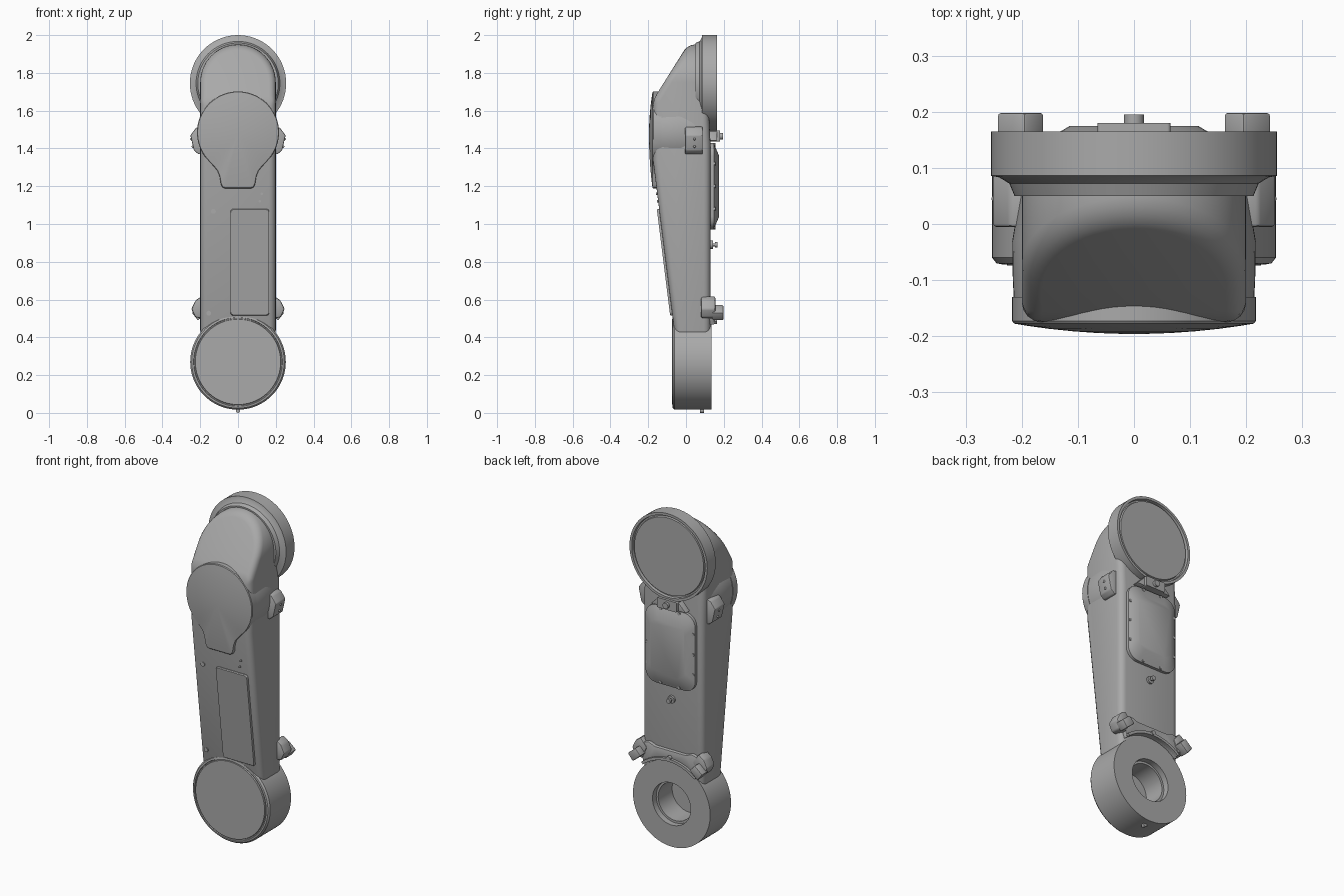
import bpy, bmesh
from math import sin, cos, pi, radians
from mathutils import Vector

cube = bpy.data.objects.get("Cube")
if cube:
    bpy.data.objects.remove(cube, do_unlink=True)

grey = bpy.data.materials.new("cast_grey")
grey.use_nodes = True
tone = (0.4, 0.4, 0.4, 1)
grey.diffuse_color = tone
grey.node_tree.nodes["Principled BSDF"].inputs["Base Color"].default_value = tone


def finish(name, bm, bevel=0, segments=3):
    bmesh.ops.recalc_face_normals(bm, faces=bm.faces)
    mesh = bpy.data.meshes.new(name)
    bm.to_mesh(mesh)
    bm.free()
    mesh.materials.append(grey)
    ob = bpy.data.objects.new(name, mesh)
    bpy.context.collection.objects.link(ob)
    bpy.ops.object.select_all(action='DESELECT')
    ob.select_set(True)
    bpy.context.view_layer.objects.active = ob
    if bevel:
        mod = ob.modifiers.new("rounded_edges", 'BEVEL')
        mod.width, mod.segments = bevel, segments
        mod.limit_method, mod.angle_limit = 'ANGLE', radians(25)
        mod.use_clamp_overlap = False
        bpy.ops.object.modifier_apply(modifier=mod.name)
    bpy.ops.object.shade_smooth_by_angle(angle=radians(35))
    return ob


def loft_mesh(outline, stations, centre=(0, 0)):
    """Stack scaled copies of an x-z outline along y; stations are (scale, y)."""
    bm = bmesh.new()
    cx, cz = centre
    rings = [[bm.verts.new((cx + (x - cx) * s, y, cz + (z - cz) * s)) for x, z in outline]
             for s, y in stations]
    n = len(outline)
    for a, b in zip(rings, rings[1:]):
        for i in range(n):
            j = (i + 1) % n
            bm.faces.new((a[i], a[j], b[j], b[i]))
    bm.faces.new(rings[0])
    bm.faces.new(rings[-1])
    return bm


def loft(name, outline, stations, centre=(0, 0), bevel=0):
    return finish(name, loft_mesh(outline, stations, centre), bevel, 2)


def arc(cx, cz, r, a0, a1, n):
    return [(cx + r * cos(radians(a0 + (a1 - a0) * i / n)),
             cz + r * sin(radians(a0 + (a1 - a0) * i / n))) for i in range(n + 1)]


def round_rect(x0, x1, z0, z1, r, n=5):
    return (arc(x1 - r, z1 - r, r, 0, 90, n) + arc(x0 + r, z1 - r, r, 90, 180, n)
            + arc(x0 + r, z0 + r, r, 180, 270, n) + arc(x1 - r, z0 + r, r, 270, 360, n))


def lathe(name, profile, z, n=72):
    """Turn an (r, y) profile about a y-parallel axis at height z."""
    bm = bmesh.new()
    verts = [bm.verts.new((r, y, z)) for r, y in profile]
    edges = [bm.edges.new(p) for p in zip(verts, verts[1:])]
    bmesh.ops.spin(bm, geom=verts + edges, cent=(0, 0, z), axis=(0, 1, 0),
                   angle=2 * pi, steps=n, use_merge=True)
    bmesh.ops.remove_doubles(bm, verts=bm.verts, dist=1e-5)
    return finish(name, bm)


def stud(name, x, z, r, y0, y1, n=12):
    return loft(name, arc(x, z, r, 0, 360 - 360 / n, n - 1), [(1, y0), (1, y1)], (x, z))


def mirrored(points, side):
    return [(x * side, z) for x, z in points]


# Main arm casting: round-topped slab trimmed by sloping planes
bm = loft_mesh(arc(0, 1.75, 0.2, 0, 180, 28) + [(-0.2, 0.4), (0.2, 0.4)],
               [(1, -0.175), (1, 0.13)])
for point, normal in (((0, -0.07, 0.5), (0, -0.8, -0.1)),
                      ((0, -0.16, 1.68), (0, -0.255, 0.16)),
                      ((0, 0.13, 1.42), (0, 0.4, 0.02))):
    bmesh.ops.bisect_plane(bm, geom=bm.verts[:] + bm.edges[:] + bm.faces[:], dist=1e-5,
                           plane_co=point, plane_no=Vector(normal).normalized(),
                           clear_outer=True)
    bmesh.ops.holes_fill(bm, edges=[e for e in bm.edges if e.is_boundary], sides=0)
finish("arm_casting", bm, 0.036, 4)

# Lower joint ring with rear bore and front cover groove
lathe("lower_joint", [(0, -0.074), (0.226, -0.074), (0.228, -0.066), (0.233, -0.066),
                      (0.235, -0.072), (0.245, -0.07), (0.253, -0.06), (0.253, 0.135),
                      (0.125, 0.135), (0.125, 0.1), (0.112, 0.1), (0.112, -0.03),
                      (0, -0.03)], 0.27)
lathe("bottom_nub", [(0, 0.075), (0.012, 0.075), (0.012, 0.095), (0, 0.095)], 0.012, 12)

# Upper joint flange with shallow rear recess
lathe("upper_flange", [(0, 0.05), (0.213, 0.05), (0.222, 0.072), (0.24, 0.083),
                       (0.255, 0.086), (0.255, 0.165), (0.24, 0.165), (0.238, 0.148),
                       (0.23, 0.148), (0.227, 0.16), (0, 0.16)], 1.745)

# Front boss and domed teardrop cover
lathe("front_boss", [(0, -0.172), (0.212, -0.172), (0.216, -0.1), (0.217, -0.03),
                     (0.2, 0.07), (0, 0.07)], 1.485)
half = [(0.128, 1.305), (0.108, 1.28), (0.097, 1.25), (0.09, 1.21), (0.082, 1.194),
        (0.068, 1.188)]
cover = arc(0, 1.485, 0.217, -45, 225, 54) + mirrored(half, -1) + half[::-1]
dome = [(s, -0.177 - 0.019 * (1 - s * s)) for s in (0.985, 0.85, 0.7, 0.5, 0.3, 0.1)]
loft("front_cover", cover, [(1, -0.13), (1, -0.173)] + dome, (0, 1.47))

# Sloping front hatch and screws
bm = loft_mesh(round_rect(-0.04, 0.165, 0.515, 1.08, 0.015), [(1, 0.03), (1, -0.006), (0.985, -0.012)],
               (0.0625, 0.8))
for v in bm.verts:
    v.co.y -= 0.07 + (v.co.z - 0.5) / 8
finish("front_hatch", bm)
for x, z in ((-0.13, 1.067), (-0.155, 0.528), (0.115, 1.12), (0.125, 1.16)):
    y = -0.07 - (z - 0.5) / 8
    stud("front_screw", x, z, 0.013 if x < 0 else 0.007, y + 0.02, y - 0.006)

# Rear access cover with chamfered crown and rim bolts
loft("rear_cover", round_rect(-0.163, 0.163, 0.97, 1.43, 0.07),
     [(1, 0.12), (1, 0.147), (0.93, 0.153), (0.7, 0.175)], (0, 1.2))
for side in (-1, 1):
    for z in (1.08, 1.2, 1.32):
        stud("cover_bolt", side * 0.152, z, 0.009, 0.14, 0.156)
    for z in (0.981, 1.419):
        stud("cover_bolt", side * 0.06, z, 0.009, 0.14, 0.156)

# Rear stop bracket and eyelet
loft("stop_bracket", [(-0.115, 1.44), (0.115, 1.44), (0.065, 1.49), (-0.065, 1.49)],
     [(1, 0.1), (1, 0.165)], (0, 1.465), 0.004)
loft("stop_block", round_rect(-0.065, 0.065, 1.437, 1.495, 0.006), [(1, 0.1), (1, 0.18)])
stud("stop_bolt", 0, 1.465, 0.018, 0.17, 0.195, 16)
stud("eyelet_base", 0, 0.89, 0.022, 0.12, 0.142)
stud("eyelet_stem", 0, 0.89, 0.008, 0.13, 0.155)
stud("eyelet_head", 0, 0.89, 0.014, 0.153, 0.167)

# Curved rear clamp rail above the lower joint
rail = arc(0, 0.27, 0.262, 48, 132, 24) + [(-0.2, 0.59), (-0.14, 0.605), (-0.1, 0.59),
                                           (0.1, 0.59), (0.14, 0.605), (0.2, 0.59)]
loft("clamp_rail", rail, [(1, 0.1), (1, 0.15)], (0, 0.56), 0.006)
lip = arc(0, 0.27, 0.262, 50, 130, 24) + arc(0, 0.27, 0.278, 130, 50, 24)
loft("clamp_lip", lip, [(1, 0.14), (1, 0.165)])
stud("clamp_screw", 0, 0.55, 0.014, 0.14, 0.168)

# Paired clamp ends and side lugs
arm = [(0.15, 0.57), (0.19, 0.62), (0.225, 0.595), (0.247, 0.55), (0.225, 0.505), (0.18, 0.5)]
pad = [(0.16, 0.535), (0.195, 0.572), (0.244, 0.53), (0.212, 0.49)]
lug = [(0.18, 1.52), (0.222, 1.51), (0.252, 1.47), (0.234, 1.39), (0.21, 1.37), (0.18, 1.37)]
for side, label in ((1, "left"), (-1, "right")):
    loft(label + "_clamp_arm", mirrored(arm, side), [(1, 0.08), (1, 0.155)], bevel=0.008)
    loft(label + "_clamp_pad", mirrored(pad, side), [(1, 0.14), (1, 0.198)], bevel=0.005)
    loft(label + "_side_lug", mirrored(lug, side), [(1, -0.005), (1, 0.088)], bevel=0.006)
    for z, x in ((1.45, 0.247), (1.41, 0.239)):
        bm = bmesh.new()
        bmesh.ops.create_uvsphere(bm, u_segments=10, v_segments=6, radius=0.007)
        bmesh.ops.translate(bm, verts=bm.verts, vec=(side * x, 0.045, z))
        finish(label + "_lug_screw", bm)
